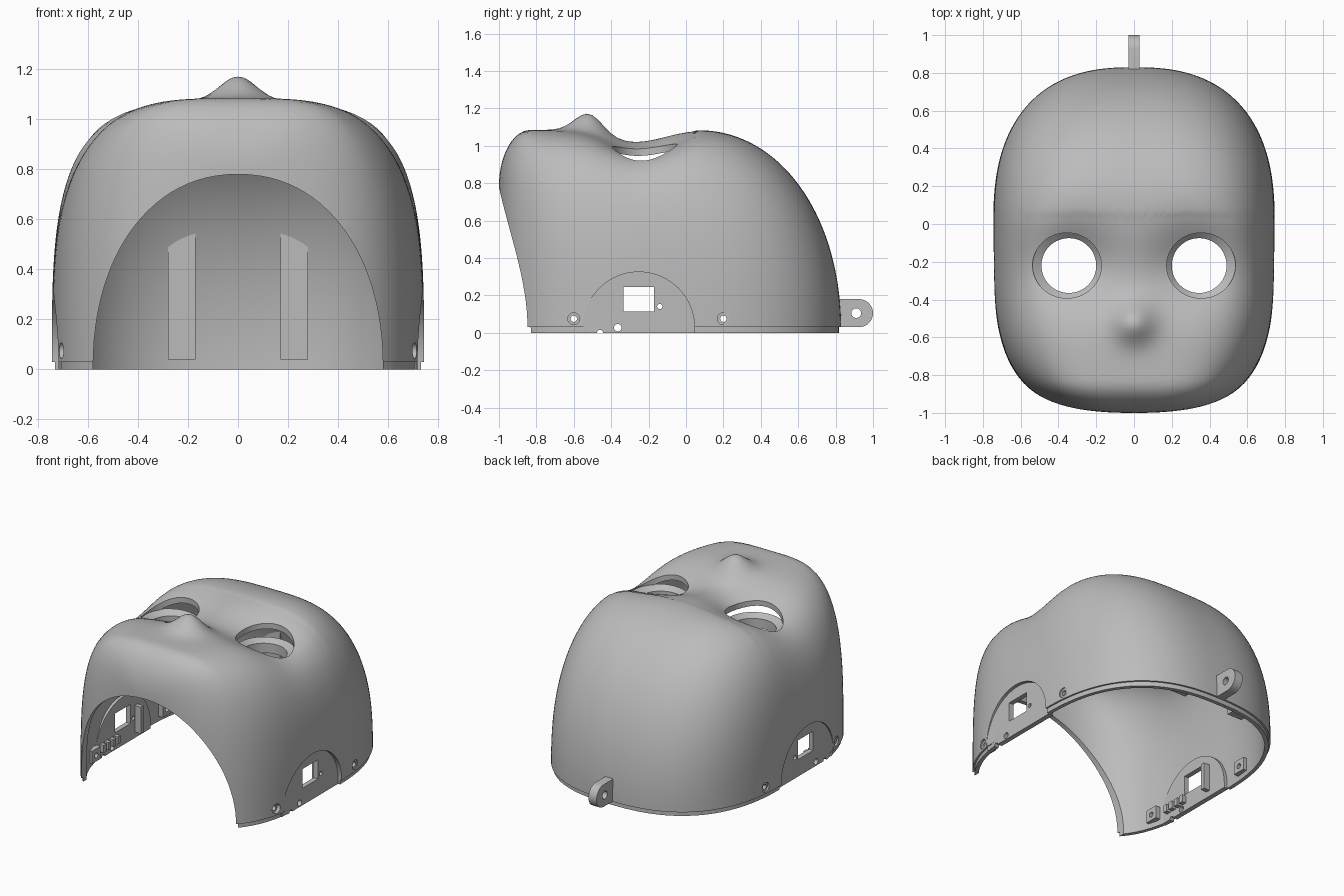
import bpy, bmesh, math
from math import pi, sin, cos, exp

cube = bpy.data.objects.get("Cube")
if cube:
    bpy.data.objects.remove(cube, do_unlink=True)

grey = bpy.data.materials.new("plain_grey")
grey.use_nodes = True
grey.diffuse_color = (0.5, 0.5, 0.5, 1)
grey.node_tree.nodes["Principled BSDF"].inputs["Base Color"].default_value = (0.5, 0.5, 0.5, 1)


def finish(name, bm):
    bmesh.ops.recalc_face_normals(bm, faces=bm.faces)
    mesh = bpy.data.meshes.new(name)
    bm.to_mesh(mesh)
    bm.free()
    mesh.materials.append(grey)
    ob = bpy.data.objects.new(name, mesh)
    bpy.context.collection.objects.link(ob)
    return ob


def prism(bm, points, place, depth):
    """Extrude a 2D outline; place(a, b, c) maps it to space, c running over depth."""
    rings = [[bm.verts.new(place(a, b, c)) for a, b in points] for c in depth]
    bm.faces.new(rings[0])
    bm.faces.new(rings[1][::-1])
    for i in range(len(points)):
        j = (i + 1) % len(points)
        bm.faces.new((rings[0][i], rings[0][j], rings[1][j], rings[1][i]))


def along_x(a, b, c):
    return (c, a, b)


def along_y(a, b, c):
    return (a, c, b)


def along_z(a, b, c):
    return (a, b, c)


def oval(cx, cy, rx, ry=None, n=32):
    ry = ry or rx
    return [(cx + rx * cos(2 * pi * i / n), cy + ry * sin(2 * pi * i / n)) for i in range(n)]


def rect(a0, a1, b0, b1):
    return [(a0, b0), (a1, b0), (a1, b1), (a0, b1)]


def cut(ob, cutter):
    """Subtract the cutter; fall back to the second solver if the part is lost."""
    bpy.context.view_layer.objects.active = ob
    backup = ob.data.copy()
    for solver in ('MANIFOLD', 'EXACT'):
        mod = ob.modifiers.new("cut", 'BOOLEAN')
        mod.object, mod.operation, mod.solver = cutter, 'DIFFERENCE', solver
        try:
            bpy.ops.object.modifier_apply(modifier=mod.name)
        except RuntimeError:
            ob.modifiers.clear()
            continue
        if len(ob.data.vertices) > len(backup.vertices) / 2:
            return
        ob.data = backup.copy()


def smooth(ob, angle=35):
    bpy.ops.object.select_all(action='DESELECT')
    ob.select_set(True)
    bpy.context.view_layer.objects.active = ob
    bpy.ops.object.shade_smooth_by_angle(angle=math.radians(angle))


# Head form: plan half-width, crown height and squareness along y
def half_width(y):
    u, n = (y / 0.83, 2.5) if y > 0 else (max(0, -0.1 - y) / 0.9, 3.2)
    return 0.745 * max(0, 1 - u ** n) ** (1 / n)


def crown(y):
    if y > 0.05:
        return 1.085 * max(0, 1 - ((y - 0.05) / 0.78) ** 2.1) ** 0.476
    h = 1.085 - 0.05 * exp(-((y + 0.3) / 0.22) ** 2)
    if y < -0.83:
        h -= 0.3 * (1 - max(0, 1 - ((y + 0.83) / 0.17) ** 2) ** 0.5)
    return h


def inside(x, y, z):
    w, h = half_width(y), crown(y)
    if w < 1e-4 or h < 1e-4:
        return False
    k = min(1, max(0, y / 0.8))
    return (abs(x) / w) ** (4 - 1.4 * k) + (z / h) ** (3.5 - 1.1 * k) < 1


def surface(theta, elev, z0, inset=0):
    dx, dy, dz = cos(theta) * cos(elev), sin(theta) * cos(elev), sin(elev)
    lo, hi = 0, 1.6
    for _ in range(26):
        t = (lo + hi) / 2
        if inside(t * dx, t * dy - 0.1, z0 + t * dz):
            lo = t
        else:
            hi = t
    t = lo - inset
    x, y, z = t * dx, t * dy - 0.1, z0 + t * dz
    # Nose bump and eye hollows
    up = min(1, max(0, (z - 0.7) / 0.2))
    bump = 0.105 * exp(-(x / 0.11) ** 2 - ((y + 0.52) / 0.105) ** 2)
    for s in (-1, 1):
        bump -= 0.09 * exp(-((x - s * 0.32) / 0.21) ** 2 - ((y + 0.2) / 0.2) ** 2)
    return x, y, z + up * bump


# Closed shell, outer and inner skins, with a stepped-in lip along its lower edge
SEG, ROWS, LIP, THICK = 160, 72, 0.03, 0.038
bm = bmesh.new()
climb = [(i / ROWS * pi / 2, LIP) for i in range(ROWS)]
outer = [(0, 0, 0.012), (0, LIP, 0.012)] + [(e, z, 0) for e, z in climb]
inner = [(0, 0, THICK)] + [(e, z, THICK) for e, z in climb]
skins = []
for levels in (outer, inner):
    grid = [[bm.verts.new(surface(2 * pi * j / SEG, e, z, inset)) for j in range(SEG)]
            for e, z, inset in levels]
    top = bm.verts.new(surface(0, pi / 2, LIP, levels[-1][2]))
    for j in range(SEG):
        k = (j + 1) % SEG
        for low, high in zip(grid, grid[1:]):
            bm.faces.new((low[j], low[k], high[k], high[j]))
        bm.faces.new((grid[-1][j], grid[-1][k], top))
    skins.append(grid[0])
for j in range(SEG):
    k = (j + 1) % SEG
    bm.faces.new((skins[0][j], skins[0][k], skins[1][k], skins[1][j]))
shell = finish("head_shell", bm)

# Large cutters: neck arch, eye openings, side panel recesses
bm = bmesh.new()
arch = [(0.58, -0.1)]
for i in range(49):
    c, s = cos(pi * i / 48), sin(pi * i / 48)
    arch.append((0.58 * math.copysign(abs(c) ** 0.93, c), 0.78 * max(0, s) ** 0.93))
arch.append((-0.58, -0.1))
prism(bm, arch, along_y, (-1.2, -0.5))
panel = [(-0.252 + 0.297 * cos(pi * i / 40), 0.03 + 0.295 * sin(pi * i / 40)) for i in range(41)]
for s in (-1, 1):
    prism(bm, oval(s * 0.355, -0.22, 0.182, 0.173, 64), along_z, (0.75, 1.2))
    prism(bm, [(-0.549, -0.1), (0.045, -0.1)] + panel, along_x, (s * 0.718, s * 0.9))
large_cutter = finish("large_cutter", bm)

# Small cutters: side windows, screw holes, pin holes
bm = bmesh.new()
for s in (-1, 1):
    span = (s * 0.55, s * 0.9)
    prism(bm, rect(-0.335, -0.17, 0.115, 0.245), along_x, span)
    for y, z, r in ((-0.6, 0.075, 0.017), (0.2, 0.075, 0.017), (-0.14, 0.14, 0.014),
                    (-0.365, 0.027, 0.02), (-0.46, 0, 0.016)):
        prism(bm, oval(y, z, r, n=20), along_x, span)
small_cutter = finish("small_cutter", bm)

# Screw countersinks
bm = bmesh.new()
for s in (-1, 1):
    for y, x in ((-0.6, 0.69), (0.2, 0.728)):
        prism(bm, oval(y, 0.075, 0.032, n=24), along_x, (s * x, s * 0.9))
sink_cutter = finish("countersink_cutter", bm)

# Flat backing plates closing the side recesses
bm = bmesh.new()
for s in (-1, 1):
    prism(bm, [(-0.549, 0), (0.045, 0)] + panel, along_x, (s * 0.685, s * 0.712))
plates = finish("side_panels", bm)

for cutter in (large_cutter, sink_cutter, small_cutter):
    cut(shell, cutter)
cut(plates, small_cutter)
smooth(shell)
smooth(plates)

# Eye sockets: sloping rim and short tube
for s, side in ((1, "left"), (-1, "right")):
    bm = bmesh.new()
    profile = [(0, 0.145, 0.145, 0.82), (0, 0.145, 0.145, 0.885),
               (0.012, 0.186, 0.177, 0.915), (0.012, 0.186, 0.177, 0.82)]
    rings = [[bm.verts.new((x, y, z)) for x, y in oval(s * (0.345 + d), -0.22, rx, ry, 64)]
             for d, rx, ry, z in profile]
    for a, b in zip(rings, rings[1:] + rings[:1]):
        for j in range(64):
            k = (j + 1) % 64
            bm.faces.new((a[j], a[k], b[k], b[j]))
    smooth(finish(side + "_eye_socket", bm), 25)

# Rear hanging tab with a pin hole
bm = bmesh.new()
tab = [(0.8, 0.18), (0.8, 0.03)]
tab += [(0.925 + 0.075 * cos(a), 0.105 + 0.075 * sin(a)) for a in
        [pi * (i / 16 - 0.5) for i in range(17)]]
prism(bm, tab, along_x, (-0.03, 0.03))
rear_tab = finish("rear_tab", bm)
bm = bmesh.new()
prism(bm, oval(0.91, 0.105, 0.026), along_x, (-0.1, 0.1))
pin = finish("pin_cutter", bm)
cut(rear_tab, pin)
smooth(rear_tab)

# Inner back ribs, screw bosses and small clips
rib = [(0.69, 0.04), (0.775, 0.04), (0.765, 0.25), (0.69, 0.55)]
ribs, bosses, clips = bmesh.new(), bmesh.new(), bmesh.new()
for s in (-1, 1):
    prism(ribs, rib, along_x, (s * 0.17, s * 0.28))
    for y, x in ((-0.6, 0.64), (0.2, 0.67)):
        prism(bosses, rect(y - 0.045, y + 0.045, 0.035, 0.12), along_x, (s * x, s * (x + 0.035)))
    for i in range(4):
        y = -0.5 + 0.05 * i
        prism(clips, rect(y, y + 0.03, 0.05, 0.1), along_x, (s * 0.655, s * 0.69))
    prism(clips, rect(-0.125, -0.095, 0.04, 0.22), along_x, (s * 0.64, s * 0.69))
finish("back_ribs", ribs)
boss_object = finish("screw_bosses", bosses)
cut(boss_object, small_cutter)
finish("side_clips", clips)

for helper in (large_cutter, small_cutter, sink_cutter, pin):
    bpy.data.objects.remove(helper, do_unlink=True)
